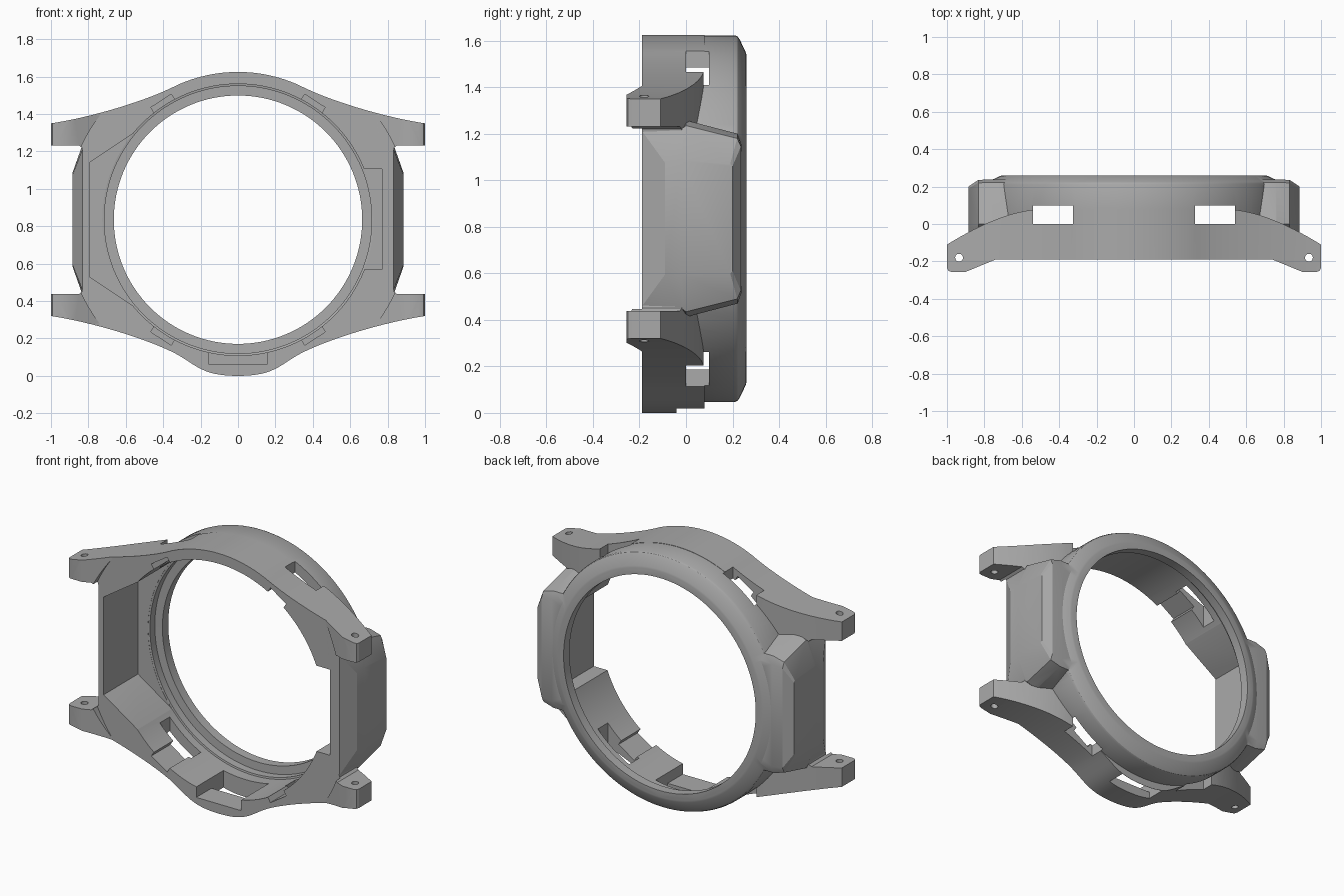
import bpy, bmesh, math
from mathutils import Vector
from mathutils.geometry import interpolate_bezier

ZC = 0.835  # height of the bore axis

cube = bpy.data.objects.get("Cube")
if cube:
    bpy.data.objects.remove(cube, do_unlink=True)

grey = bpy.data.materials.new("plain_grey")
grey.use_nodes = True
grey.diffuse_color = (0.4, 0.4, 0.4, 1)
grey.node_tree.nodes["Principled BSDF"].inputs["Base Color"].default_value = (0.4, 0.4, 0.4, 1)


def loft(name, rings):
    """Closed solid through rings of equal point count."""
    bm = bmesh.new()
    loops = [[bm.verts.new(p) for p in ring] for ring in rings]
    n = len(loops[0])
    for a, b in zip(loops, loops[1:]):
        for i in range(n):
            j = (i + 1) % n
            bm.faces.new((a[i], a[j], b[j], b[i]))
    bm.faces.new(loops[0])
    bm.faces.new(loops[-1])
    bmesh.ops.recalc_face_normals(bm, faces=bm.faces)
    mesh = bpy.data.meshes.new(name)
    bm.to_mesh(mesh)
    bm.free()
    mesh.materials.append(grey)
    ob = bpy.data.objects.new(name, mesh)
    bpy.context.collection.objects.link(ob)
    return ob


def prism_y(name, pts, a, b):
    return loft(name, [[(x, y, z + ZC) for x, z in pts] for y in (a, b)])


def prism_z(name, pts, a, b):
    return loft(name, [[(x, y, z + ZC) for x, y in pts] for z in (a, b)])


def box(name, x0, x1, y0, y1, z0, z1):
    return prism_y(name, [(x0, z0), (x1, z0), (x1, z1), (x0, z1)], y0, y1)


def turned(name, profile, n=128):
    """Solid of stacked circles (radius, y) about the bore axis."""
    turn = [2 * math.pi * i / n for i in range(n)]
    return loft(name, [[(r * math.cos(t), y, ZC + r * math.sin(t)) for t in turn]
                       for r, y in profile])


def combine(target, other, operation):
    mod = target.modifiers.new("join", 'BOOLEAN')
    mod.operation = operation
    mod.solver = 'EXACT'
    mod.object = other
    bpy.context.view_layer.objects.active = target
    bpy.ops.object.modifier_apply(modifier=mod.name)
    bpy.data.objects.remove(other, do_unlink=True)


def bezier(a, b, c, d, n=16):
    pts = interpolate_bezier(*[Vector((p[0], p[1], 0)) for p in (a, b, c, d)], n)
    return [(p.x, p.y) for p in pts]


def mirrored(half):
    """Close a right-hand half profile by mirroring it in x."""
    return half + [(-x, y) for x, y in reversed(half) if x > 1e-5]


# Front outline: crown arc, sweeping lugs, straight flanks and lower bump
arc = [(0.79 * math.sin(math.radians(a)), 0.79 * math.cos(math.radians(a)))
       for a in range(0, 25, 3)]
sweep = bezier((0.345, 0.71), (0.52, 0.625), (0.8, 0.545), (1, 0.515))
lug_end = [(1, 0.397), (0.85, 0.397), (0.835, 0.385), (0.83, 0.36)]
bump = bezier((0.345, -0.71), (0.22, -0.775), (0.2, -0.835), (0, -0.835))
upper = sweep + lug_end
half = arc + upper + [(x, -z) for x, z in reversed(upper)][:-1] + bump
body = prism_y("watch_case", mirrored(half), -0.3, 0.2)

# Plan profile of the lugs trims the outline
plan = [(0, 0.08)] + bezier((0.5, 0.08), (0.66, 0.07), (0.82, 0.0), (1, -0.11))
plan += [(1, -0.235), (0.993, -0.25), (0.975, -0.256), (0.9, -0.256),
         (0.74, -0.19), (0, -0.19)]
plan_half = plan[1:-1]
plan_all = plan_half + [(-x, y) for x, y in reversed(plan_half)]
combine(body, prism_z("plan_trim", plan_all, -1, 1), 'INTERSECT')
combine(body, turned("front_trim", [(0.925, -0.4), (0.925, -0.19)]), 'DIFFERENCE')

# Bezel ring with chamfered rear rim
ring = turned("bezel_ring", [(0.788, -0.1), (0.788, 0.21), (0.783, 0.222),
                             (0.77, 0.231), (0.715, 0.257), (0.703, 0.26)])
combine(body, ring, 'UNION')

# Faceted side guards: (y, half height) corners for each x station
base = [(-0.188, 0.385), (-0.02, 0.388), (0, 0.423), (0.222, 0.365), (0.238, 0.32)]
tip = [(-0.09, 0.24), (-0.02, 0.245), (0, 0.25), (0.19, 0.235), (0.2, 0.225)]
shoulder = [(-0.188, 0.375), (-0.02, 0.385), (0, 0.4), (0.22, 0.345), (0.236, 0.31)]
for side in (1, -1):
    rings = []
    for x, corners in ((0.6, base), (0.76, base), (0.832, shoulder), (0.885, tip)):
        loop = corners + [(y, -h) for y, h in reversed(corners)]
        rings.append([(side * x, y, ZC + h) for y, h in loop])
    combine(body, loft("side_guard", rings), 'UNION')

# Stepped bore
bore = turned("bore", [(0.726, -0.5), (0.726, 0.15), (0.715, 0.152),
                       (0.715, 0.2), (0.664, 0.202), (0.664, 0.5)])
combine(body, bore, 'DIFFERENCE')

# Inner side pockets
pocket = [(-0.795, -0.305), (-0.795, 0.305), (-0.55, 0.468),
          (-0.4, 0.468), (-0.4, -0.468), (-0.55, -0.468)]
combine(body, prism_y("wide_pocket", pocket, -0.4, 0.149), 'DIFFERENCE')
combine(body, box("narrow_pocket", 0.5, 0.77, -0.4, 0.149, -0.265, 0.27), 'DIFFERENCE')

# Windows, inner clip slots and strap pin holes at each corner
for sx in (1, -1):
    for sz in (1, -1):
        x0, x1 = sorted((sx * 0.325, sx * 0.54))
        z0, z1 = sorted((sz * 0.45, sz * 0.9))
        combine(body, box("window", x0, x1, 0, 0.098, z0, z1), 'DIFFERENCE')
        t = math.atan2(sz * 0.625, sx * 0.405)
        c, s = math.cos(t), math.sin(t)
        slot = [(r * c - w * s, r * s + w * c)
                for r, w in ((0.66, -0.065), (0.757, -0.065), (0.757, 0.065), (0.66, 0.065))]
        combine(body, prism_y("clip_slot", slot, -0.4, 0.06), 'DIFFERENCE')
        hole = [(sx * 0.935 + 0.021 * math.cos(k * math.pi / 12),
                 -0.18 + 0.021 * math.sin(k * math.pi / 12)) for k in range(24)]
        z0, z1 = sorted((sz * 0.3, sz * 0.7))
        combine(body, prism_z("pin_hole", hole, z0, z1), 'DIFFERENCE')

# Lower notch and the opening through the bump
combine(body, box("notch", -0.155, 0.155, -0.4, 0.078, -0.775, -0.6), 'DIFFERENCE')
combine(body, box("opening", -0.155, 0.155, -0.04, 0.0785, -0.95, -0.61), 'DIFFERENCE')

# Smooth curved walls, sharp edges kept
bpy.ops.object.select_all(action='DESELECT')
body.select_set(True)
bpy.context.view_layer.objects.active = body
bpy.ops.object.shade_smooth_by_angle(angle=math.radians(25))
